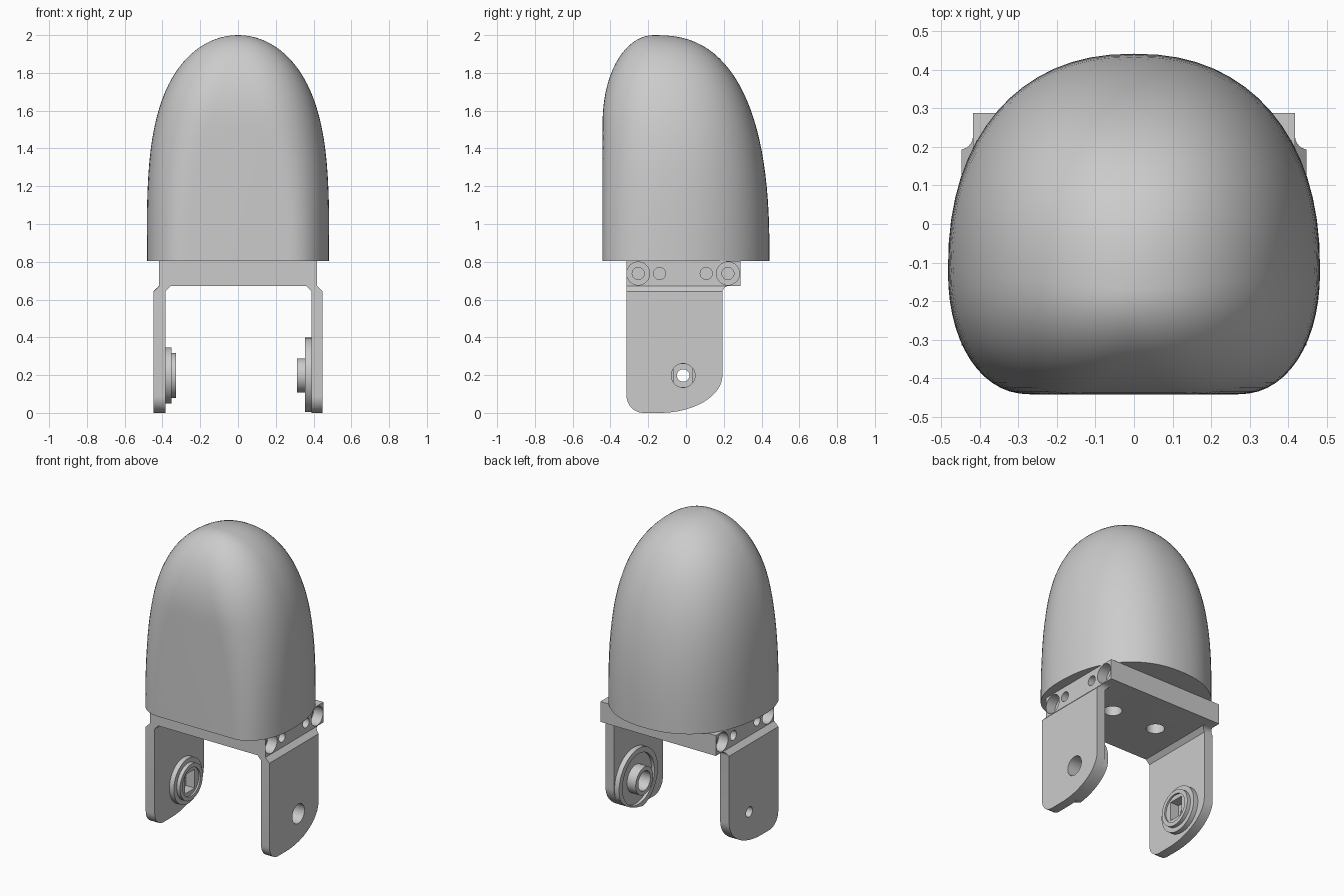
import bpy, bmesh, math
from mathutils import Matrix, Vector

if "Cube" in bpy.data.objects:
    bpy.data.objects.remove(bpy.data.objects["Cube"])


def make_object(name, bm):
    bmesh.ops.recalc_face_normals(bm, faces=bm.faces)
    mesh = bpy.data.meshes.new(name)
    bm.to_mesh(mesh)
    bm.free()
    obj = bpy.data.objects.new(name, mesh)
    bpy.context.collection.objects.link(obj)
    return obj


def prism(name, points, axis, lo, hi):
    """Extrude a 2D outline: axis 'x' takes (y, z) points, axis 'y' takes (x, z)."""
    place = (lambda p: (lo, p[0], p[1])) if axis == 'x' else (lambda p: (p[0], lo, p[1]))
    bm = bmesh.new()
    face = bm.faces.new([bm.verts.new(place(p)) for p in points])
    out = bmesh.ops.extrude_face_region(bm, geom=[face])
    verts = [v for v in out['geom'] if isinstance(v, bmesh.types.BMVert)]
    step = Vector((hi - lo, 0, 0)) if axis == 'x' else Vector((0, hi - lo, 0))
    bmesh.ops.translate(bm, verts=verts, vec=step)
    return make_object(name, bm)


def cylinder(start, axis, length, r, sides=40):
    """Cylinder running from a start point along x or z."""
    rot = Matrix.Rotation(math.pi / 2, 4, 'Y') if axis == 'x' else Matrix()
    step = Vector((length, 0, 0)) if axis == 'x' else Vector((0, 0, length))
    bm = bmesh.new()
    bmesh.ops.create_cone(bm, cap_ends=True, segments=sides, radius1=r, radius2=r,
                          depth=abs(length),
                          matrix=Matrix.Translation(Vector(start) + step / 2) @ rot)
    return make_object("helper", bm)


def combine(target, other, operation):
    mod = target.modifiers.new("bool", 'BOOLEAN')
    mod.operation, mod.object, mod.solver = operation, other, 'EXACT'
    bpy.context.view_layer.objects.active = target
    bpy.ops.object.modifier_apply(modifier=mod.name)
    bpy.data.objects.remove(other)


def smooth(obj, angle):
    bpy.ops.object.select_all(action='DESELECT')
    obj.select_set(True)
    bpy.context.view_layer.objects.active = obj
    bpy.ops.object.shade_smooth_by_angle(angle=math.radians(angle))


def arc(cx, cz, rx, rz, a0, a1, n):
    return [(cx + rx * math.cos(math.radians(a0 + (a1 - a0) * i / n)),
             cz + rz * math.sin(math.radians(a0 + (a1 - a0) * i / n))) for i in range(n + 1)]


def quarter(power, n):
    """Quarter superellipse from (1, 0) to (0, 1)."""
    angles = [math.pi / 2 * i / n for i in range(n + 1)]
    return [(max(0, math.cos(a)) ** (2 / power), math.sin(a) ** (2 / power)) for a in angles]


# Fingertip dome: lofted rings, flat at the front, rounded at the back
BASE, TOP, APEX_Y, RINGS = 0.805, 2.0, -0.17, 28
back_curve, front_curve = quarter(2.25, 16), quarter(2.15, 14)
bm = bmesh.new()
rings = []
for k in range(RINGS):
    u = 1 - (1 - k / RINGS) ** 2
    w = 0.483 * (1 - u ** 3.5) ** 0.5
    back = APEX_Y + 0.612 * (1 - u ** 2.55) ** 0.4
    front = APEX_Y - 0.272 * (1 - max(0, (u - 0.6) / 0.4) ** 2.15) ** 0.5
    mid = APEX_Y + 0.05 * w / 0.483
    flat = 0.56 * w * (1 - u ** 2)
    right_back = [(w * c, mid + (back - mid) * s) for c, s in back_curve]
    right_front = [(flat + (w - flat) * c, mid + (front - mid) * s) for c, s in front_curve]
    right = right_front[::-1] + right_back[1:]
    ring = right + [(-x, y) for x, y in right[-2::-1]]
    z = BASE + (TOP - BASE) * u
    rings.append([bm.verts.new((x, y, z)) for x, y in ring])
apex = bm.verts.new((0, APEX_Y, TOP))
count = len(rings[0])
for i in range(count):
    j = (i + 1) % count
    for a, b in zip(rings, rings[1:]):
        bm.faces.new((a[i], a[j], b[j], b[i]))
    bm.faces.new((rings[-1][i], rings[-1][j], apex))
bm.faces.new(rings[0])
smooth(make_object("fingertip_dome", bm), 40)

# Fork bracket: U-shaped front section
section = [(-0.418, 0.805), (-0.418, 0.672), (-0.448, 0.642), (-0.448, -0.1),
           (-0.383, -0.1), (-0.383, 0.645), (-0.356, 0.672), (0.361, 0.672),
           (0.388, 0.645), (0.388, -0.1), (0.448, -0.1), (0.448, 0.642),
           (0.418, 0.672), (0.418, 0.805)]
bracket = prism("fork_bracket", section, 'y', -0.5, 0.5)

# Pivot discs on the inner faces of both legs
PY, PZ = -0.015, 0.198
for x, length, r, op in ((0.355, 0.06, 0.2, 'UNION'), (0.34, 0.035, 0.165, 'DIFFERENCE'),
                         (0.312, 0.11, 0.09, 'UNION'), (-0.41, 0.059, 0.148, 'UNION'),
                         (-0.42, 0.093, 0.118, 'UNION'), (-0.338, 0.05, 0.092, 'DIFFERENCE')):
    combine(bracket, cylinder((x, PY, PZ), 'x', length, r, 56), op)

# Side outline trims the plate and legs
outline = ([(-0.315, 0.9)] + arc(-0.225, 0.09, 0.09, 0.09, 180, 270, 8)
           + arc(-0.14, 0.2, 0.333, 0.2, 270, 360, 16)
           + arc(0.228, 0.637, 0.035, 0.035, 180, 90, 6) + [(0.288, 0.672), (0.288, 0.9)])
combine(bracket, prism("helper", outline, 'x', -0.6, 0.6), 'INTERSECT')

# Pivot bores and the rectangular drive pocket
combine(bracket, cylinder((0.2, PY, PZ), 'x', 0.4, 0.063), 'DIFFERENCE')
combine(bracket, cylinder((-0.6, PY, PZ), 'x', 0.4, 0.033), 'DIFFERENCE')
pocket = [(PY + sy * 0.05, PZ + sz * 0.062) for sy, sz in ((-1, -1), (1, -1), (1, 1), (-1, 1))]
combine(bracket, prism("helper", pocket, 'x', -0.4, -0.3), 'DIFFERENCE')

# Screw holes in the plate sides and underside
for s in (-1, 1):
    for y in (-0.253, -0.14, 0.107, 0.222):
        combine(bracket, cylinder((s * 0.26, y, 0.738), 'x', s * 0.3, 0.032, 24), 'DIFFERENCE')
    for y in (-0.253, 0.222):
        combine(bracket, cylinder((s * 0.35, y, 0.738), 'x', s * 0.2, 0.061, 32), 'DIFFERENCE')
    combine(bracket, cylinder((s * 0.165, 0, 0.6), 'z', 0.19, 0.055, 32), 'DIFFERENCE')
smooth(bracket, 30)
